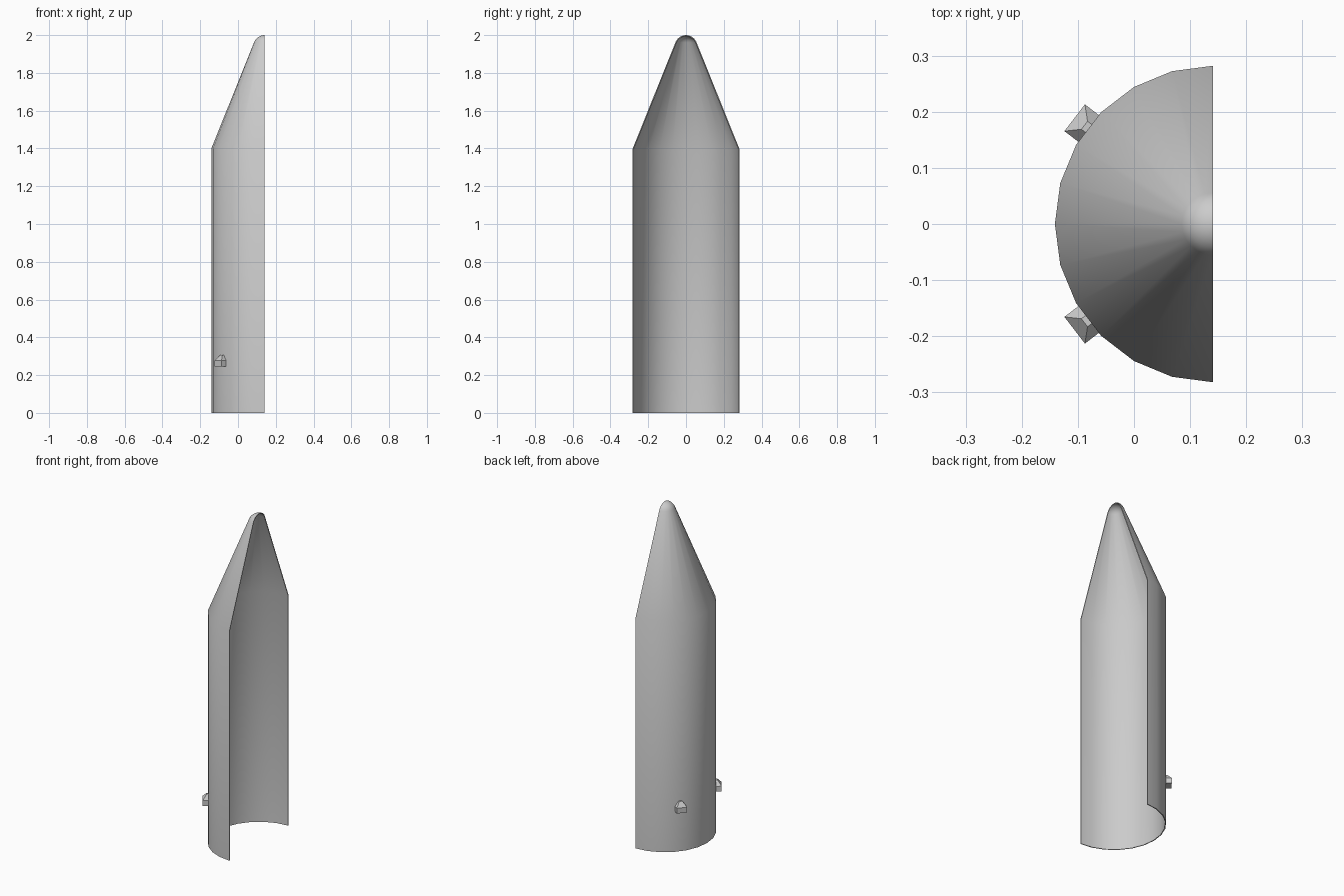
import bpy, bmesh, math

if "Cube" in bpy.data.objects:
    bpy.data.objects.remove(bpy.data.objects["Cube"])

AXIS_X, R, T, STEPS = 0.141, 0.282, 0.005, 12
TIP_R = 0.06


def make_object(name, bm):
    bmesh.ops.remove_doubles(bm, verts=bm.verts, dist=1e-5)
    bmesh.ops.recalc_face_normals(bm, faces=bm.faces)
    mesh = bpy.data.meshes.new(name)
    bm.to_mesh(mesh)
    bm.free()
    obj = bpy.data.objects.new(name, mesh)
    bpy.context.collection.objects.link(obj)
    return obj


def profile(inset):
    # straight wall, cone, then a spherical tip tangent to the cone
    slope = math.radians(21.9)
    pts = [(R - inset, 0), (R - inset, 1.4 - inset * 0.2)]
    r = TIP_R - inset
    for i in range(7):
        a = slope + (math.pi / 2 - slope) * i / 6
        pts.append((r * math.cos(a), 2 - TIP_R + r * math.sin(a)))
    return pts


# half fairing shell: outer and inner skins joined along the open rims
bm = bmesh.new()
skins = []
for inset in (0, T):
    grid = []
    for k in range(STEPS + 1):
        a = math.pi / 2 + math.pi * k / STEPS
        grid.append([bm.verts.new((AXIS_X + r * math.cos(a), r * math.sin(a), z))
                     for r, z in profile(inset)])
    skins.append(grid)
rows = len(skins[0][0])
for g in skins:
    for k in range(STEPS):
        for j in range(rows - 1):
            bm.faces.new((g[k][j], g[k + 1][j], g[k + 1][j + 1], g[k][j + 1]))
outer, inner = skins
for k in range(STEPS):
    bm.faces.new((outer[k][0], outer[k + 1][0], inner[k + 1][0], inner[k][0]))
for k in (0, STEPS):
    for j in range(rows - 1):
        bm.faces.new((outer[k][j], outer[k][j + 1], inner[k][j + 1], inner[k][j]))
shell = make_object("fairing_half_shell", bm)
bpy.context.view_layer.objects.active = shell
shell.select_set(True)
bpy.ops.object.shade_smooth_by_angle(angle=math.radians(30))
shell.select_set(False)


# small thruster pods: a box with a tapered roof leaning on the shell
def pod(name, angle):
    bm = bmesh.new()
    d = (math.cos(angle), math.sin(angle))
    wall = R * math.cos(math.pi / STEPS / 2) - 0.001
    rings = []
    for z, half_w, out in ((0.245, 0.03, 0.311), (0.277, 0.03, 0.311), (0.306, 0.009, 0.289)):
        rings.append([bm.verts.new((AXIS_X + rad * d[0] - s * d[1], rad * d[1] + s * d[0], z))
                      for rad, s in ((wall, -half_w), (out, -half_w), (out, half_w), (wall, half_w))])
    for a, b in zip(rings, rings[1:]):
        for i in range(4):
            bm.faces.new((a[i], a[(i + 1) % 4], b[(i + 1) % 4], b[i]))
    bm.faces.new(rings[0][::-1])
    bm.faces.new(rings[-1])
    return make_object(name, bm)


for side, label in ((1, "back"), (-1, "front")):
    pod(label + "_thruster_pod", side * math.radians(142.5))
